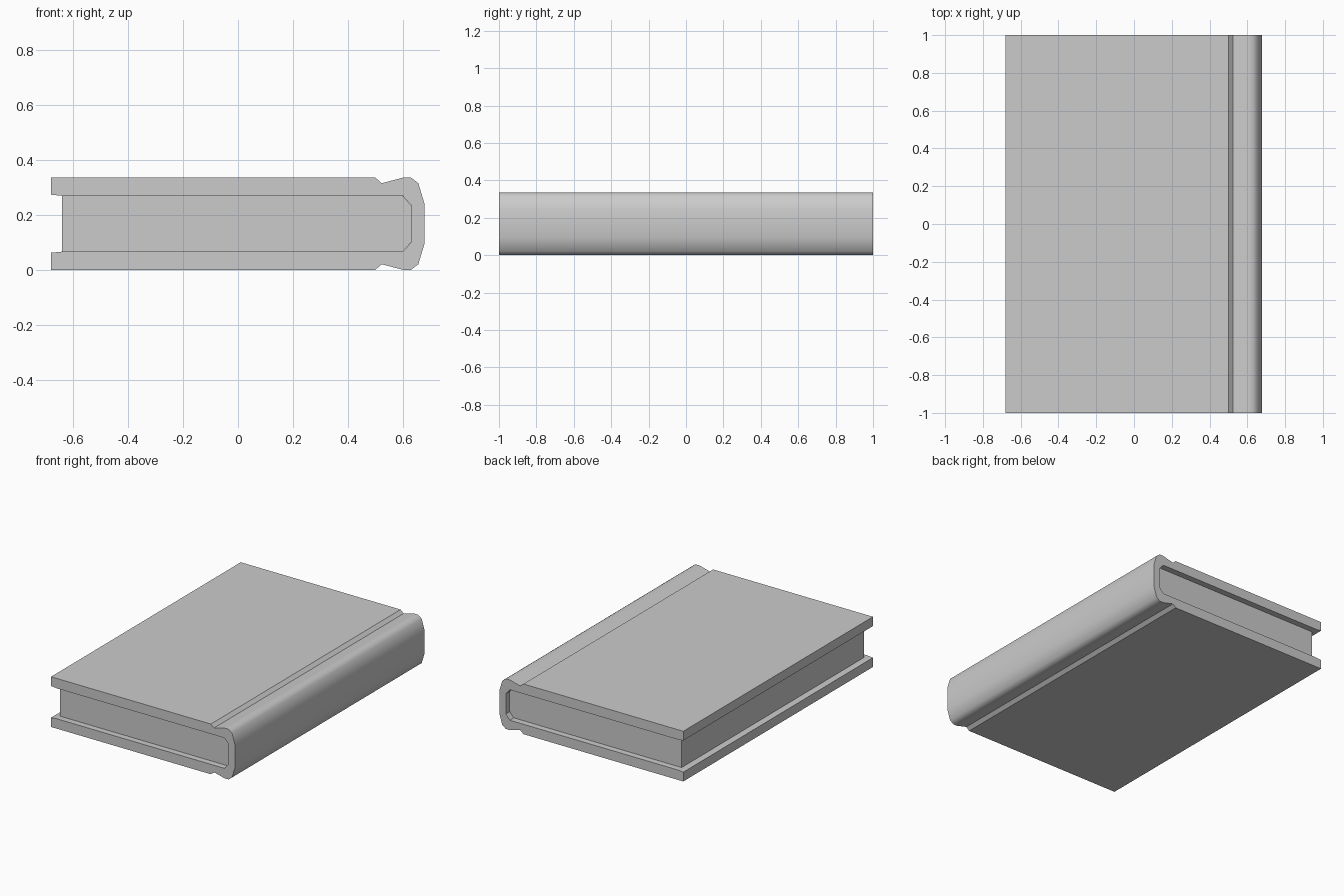
import bpy, bmesh, math

if "Cube" in bpy.data.objects:
    bpy.data.objects.remove(bpy.data.objects["Cube"])

HEIGHT = 0.335


def extrude_profile(name, upper, half_length):
    """Prism along y from the upper half of an (x, z) outline, mirrored in z."""
    outline = upper + [(x, HEIGHT - z) for x, z in reversed(upper)]
    bm = bmesh.new()
    face = bm.faces.new([bm.verts.new((x, -half_length, z)) for x, z in outline])
    res = bmesh.ops.extrude_face_region(bm, geom=[face], use_keep_orig=True)
    verts = [v for v in res["geom"] if isinstance(v, bmesh.types.BMVert)]
    bmesh.ops.translate(bm, verts=verts, vec=(0, 2 * half_length, 0))
    bmesh.ops.recalc_face_normals(bm, faces=bm.faces)
    mesh = bpy.data.meshes.new(name)
    bm.to_mesh(mesh)
    bm.free()
    obj = bpy.data.objects.new(name, mesh)
    bpy.context.collection.objects.link(obj)
    return obj


# Cover: inner wall from the spine out to the fore-edge, then the outer skin
# with the hinge groove and rounded spine
inner = [(0.63, 0.235), (0.60, 0.269), (-0.64, 0.269), (-0.68, 0.273)]
outer = [(-0.68, HEIGHT), (0.50, HEIGHT), (0.523, 0.315), (0.60, HEIGHT),
         (0.63, HEIGHT), (0.656, 0.315), (0.678, 0.242)]
cover = extrude_profile("cover", inner + outer, 1.0)
bpy.context.view_layer.objects.active = cover
cover.select_set(True)
bpy.ops.object.shade_smooth_by_angle(angle=math.radians(40))
cover.select_set(False)

# Page block, set back from the cover edges
extrude_profile("page_block", [(-0.64, 0.268), (0.60, 0.268), (0.629, 0.235)], 0.96)
